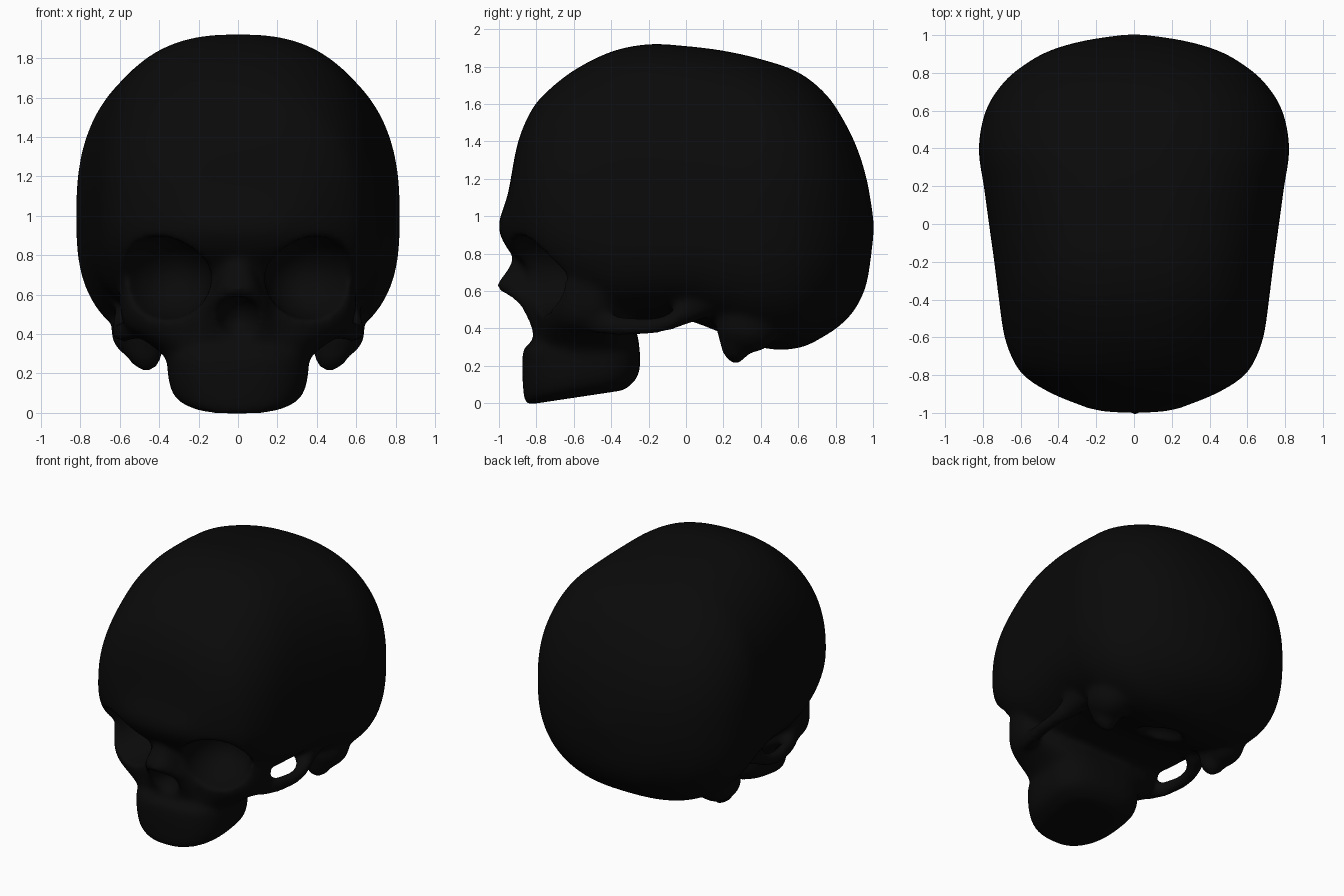
import bpy, bmesh, math
from mathutils import Matrix, Vector

if "Cube" in bpy.data.objects:
    bpy.data.objects.remove(bpy.data.objects["Cube"])


def smooth_rows(rows, steps=5):
    """Catmull-Rom interpolation between the given section rows."""
    out = []
    for i in range(len(rows) - 1):
        p0, p1 = rows[max(i - 1, 0)], rows[i]
        p2, p3 = rows[i + 1], rows[min(i + 2, len(rows) - 1)]
        for k in range(steps):
            t = k / steps
            out.append([0.5 * (2 * b + (c - a) * t + (2 * a - 5 * b + 4 * c - d) * t * t
                               + (3 * b - a - 3 * c + d) * t ** 3)
                        for a, b, c, d in zip(p0, p1, p2, p3)])
    return out + [list(rows[-1])]


def spow(v, e):
    return math.copysign(abs(v) ** e, v)


def skin(bm, rings):
    loops = [[bm.verts.new(p) for p in r] for r in rings]
    n = len(loops[0])
    for a, b in zip(loops, loops[1:]):
        for i in range(n):
            j = (i + 1) % n
            bm.faces.new((a[i], a[j], b[j], b[i]))
    bm.faces.new(loops[0])
    bm.faces.new(loops[-1])


def loft_y(bm, rows, seg=64):
    """Rows: y, centre x, centre z, half width, height above, depth below, roundness up, low."""
    rings = []
    for y, cx, cz, hw, up, dn, n_up, n_low in smooth_rows(rows):
        ring = []
        for i in range(seg):
            a = 2 * math.pi * i / seg
            c, s = math.cos(a), math.sin(a)
            e = 2 / (n_up if s >= 0 else n_low)
            ring.append((cx + hw * spow(c, e), y, cz + (up if s >= 0 else dn) * spow(s, e)))
        rings.append(ring)
    skin(bm, rings)


def loft_z(bm, rows, yc, n, seg=64):
    """Rows: z, half width, front y, back y, slope of the row along y."""
    rings = []
    for z, hw, yf, yb, k in smooth_rows(rows):
        ring = []
        for i in range(seg):
            a = 2 * math.pi * i / seg
            c, s = spow(math.cos(a), 2 / n), spow(math.sin(a), 2 / n)
            y = yc + s * (yb - yc if s >= 0 else yc - yf)
            ring.append((hw * c, y, z + k * (y + 0.83)))
        rings.append(ring)
    skin(bm, rings)


def ellipsoid(bm, loc, radii, rot=Matrix()):
    m = Matrix.Translation(loc) @ rot @ Matrix.Diagonal(Vector((*radii, 1)))
    bmesh.ops.create_uvsphere(bm, u_segments=40, v_segments=24, radius=1, matrix=m)


def make_object(name, bm):
    bmesh.ops.recalc_face_normals(bm, faces=bm.faces)
    me = bpy.data.meshes.new(name)
    bm.to_mesh(me)
    bm.free()
    ob = bpy.data.objects.new(name, me)
    bpy.context.scene.collection.objects.link(ob)
    return ob


bm = bmesh.new()

# Braincase: y, top z, bottom z, half width, z of widest point, lower roundness
case = [(-1.0, .97, .92, .09, .945, 2.2), (-.985, 1.02, .88, .21, .95, 2.2),
        (-.95, 1.13, .82, .31, .96, 2.2), (-.90, 1.39, .77, .43, .98, 2.2),
        (-.83, 1.56, .70, .55, 1.0, 2.3), (-.75, 1.66, .60, .625, 1.0, 2.4),
        (-.6, 1.78, .50, .685, 1.0, 2.6), (-.4, 1.88, .44, .715, 1.0, 2.9),
        (-.2, 1.92, .445, .74, 1.0, 3.0), (0, 1.91, .445, .768, 1.0, 3.0),
        (.2, 1.885, .37, .795, 1.0, 2.9), (.4, 1.84, .295, .822, 1.0, 2.8),
        (.6, 1.77, .295, .785, .99, 2.7), (.75, 1.65, .365, .69, .98, 2.5),
        (.85, 1.50, .44, .57, .97, 2.3), (.92, 1.35, .53, .44, .96, 2.2),
        (.97, 1.18, .66, .265, .95, 2.1), (1.003, .98, .90, .05, .94, 2.0)]
loft_y(bm, [(y, 0, zc, hw, zt - zc, zc - zb, 2.52 if abs(y) < .5 else 2.35, n)
            for y, zt, zb, hw, zc, n in case])

# Face and cheekbones
loft_z(bm, [(.22, .33, -.78, -.25, 0), (.30, .385, -.80, -.25, 0), (.37, .48, -.80, -.26, 0),
            (.43, .565, -.80, -.29, 0), (.50, .595, -.81, -.33, 0), (.60, .60, -.82, -.37, 0),
            (.75, .59, -.85, -.40, 0), (.88, .60, -.90, -.40, 0), (.96, .50, -.88, -.40, 0)],
       -.5, 2.6)

# Nose bridge
loft_z(bm, [(.85, .09, -.90, -.6, 0), (.75, .09, -.935, -.6, 0), (.69, .11, -.97, -.6, 0),
            (.63, .13, -1.01, -.6, 0), (.57, .17, -.96, -.6, 0), (.50, .20, -.89, -.6, 0),
            (.40, .24, -.83, -.6, 0), (.32, .24, -.81, -.6, 0)], -.7, 2.8)

# Upper jaw block
loft_z(bm, [(-.005, .22, -.85, -.33, .15), (.03, .31, -.865, -.275, .16),
            (.10, .345, -.872, -.25, .12), (.20, .358, -.876, -.243, .06),
            (.29, .357, -.868, -.243, -.05), (.325, .33, -.82, -.25, -.08)], -.5, 2.75)

for s in (-1, 1):
    # Cheek arch: y, x, z, half thickness, half height
    arch = [(-.58, .50, .45, .04, .06), (-.42, .56, .42, .04, .06), (-.28, .59, .41, .042, .05),
            (-.17, .60, .415, .045, .043), (-.08, .585, .44, .055, .05),
            (0, .55, .495, .08, .075), (.12, .53, .55, .09, .09)]
    loft_y(bm, [(y, s * x, z, hw, h, h, 2, 2) for y, x, z, hw, h in arch], 24)
    # Mastoid process with its ridge running back into the braincase
    ellipsoid(bm, (s * .495, .265, .38), (.105, .09, .175), Matrix.Rotation(s * .3, 4, 'Y'))
    ellipsoid(bm, (s * .495, .33, .41), (.15, .17, .14), Matrix.Rotation(s * -.3, 4, 'Y'))

skull = make_object("skull", bm)

# Eye sockets, nasal opening and the hollow under the base, cut away
bm = bmesh.new()
for s in (-1, 1):
    ellipsoid(bm, (s * .375, -.81, .685), (.235, .32, .215), Matrix.Rotation(s * .27, 4, 'Z'))
ellipsoid(bm, (0, -.93, .465), (.115, .18, .13))
ellipsoid(bm, (0, .28, .34), (.14, .17, .10), Matrix.Rotation(-.5, 4, 'X'))
cutter = make_object("socket_cutter", bm)
cutter.hide_render = True
cutter.hide_viewport = True

# Fuse the parts, cut the openings, then soften
fuse = skull.modifiers.new("fuse", 'REMESH')
fuse.mode, fuse.voxel_size = 'VOXEL', .018
cut = skull.modifiers.new("cut", 'BOOLEAN')
cut.operation, cut.object, cut.solver = 'DIFFERENCE', cutter, 'EXACT'
blend = skull.modifiers.new("blend", 'REMESH')
blend.mode, blend.voxel_size, blend.use_smooth_shade = 'VOXEL', .018, True
soft = skull.modifiers.new("soften", 'SMOOTH')
soft.factor, soft.iterations = .5, 12

mat = bpy.data.materials.new("black")
mat.diffuse_color = (.003, .003, .003, 1)
mat.use_nodes = True
mat.node_tree.nodes["Principled BSDF"].inputs["Base Color"].default_value = mat.diffuse_color
skull.data.materials.append(mat)
